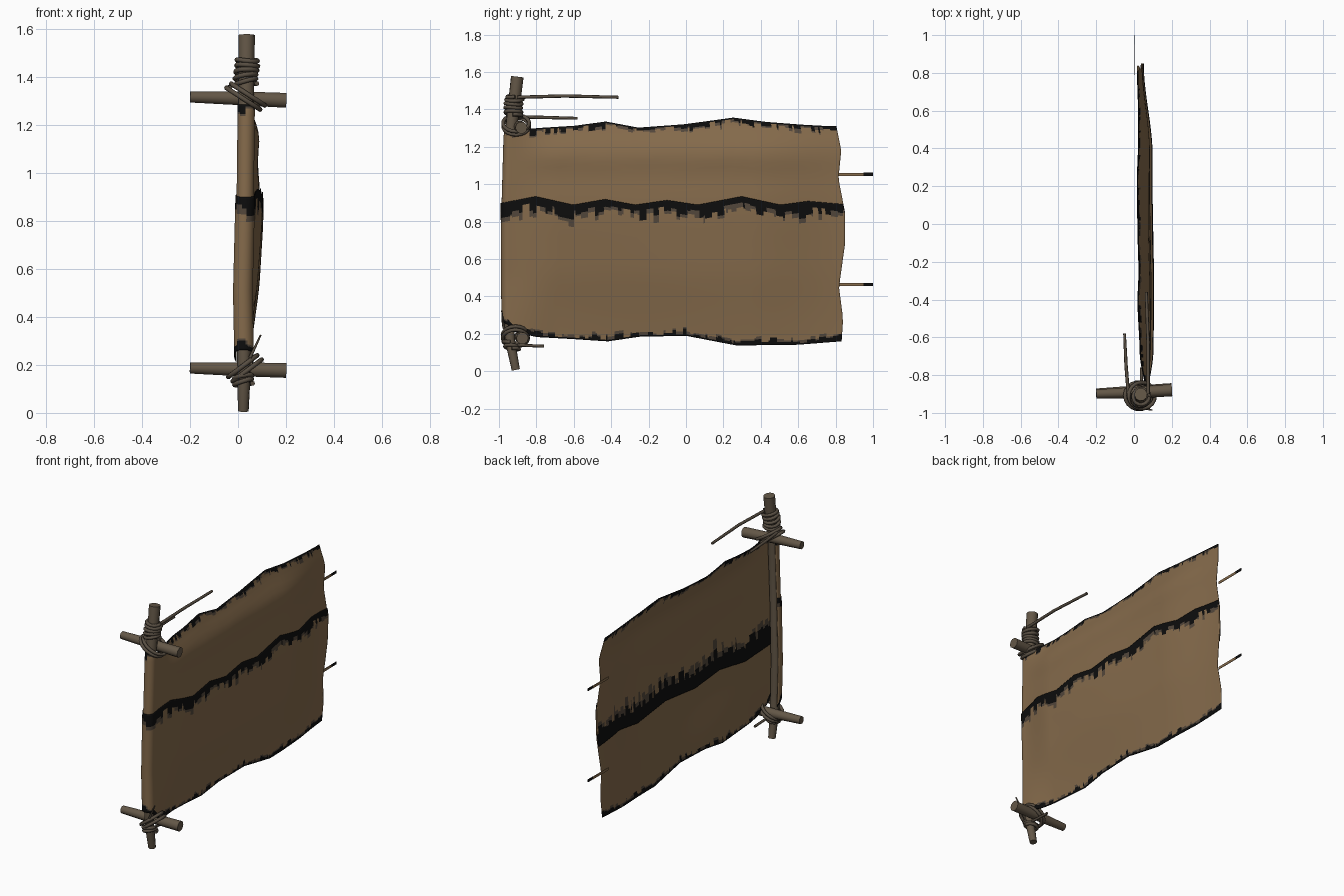
import bpy, bmesh, math, random
from mathutils import Vector

if "Cube" in bpy.data.objects:
    bpy.data.objects.remove(bpy.data.objects["Cube"])

random.seed(4)


def material(name, col):
    m = bpy.data.materials.new(name)
    m.diffuse_color = (*col, 1)
    m.use_nodes = True
    m.node_tree.nodes["Principled BSDF"].inputs["Base Color"].default_value = m.diffuse_color
    return m


HIDE = material("tan_hide", (0.235, 0.146, 0.071))
BLACK = material("burnt_black", (0.004, 0.004, 0.004))
CHAR = material("charred_grey", (0.085, 0.062, 0.043))
WOOD = material("old_wood", (0.125, 0.095, 0.063))
ROPE = material("dark_rope", (0.098, 0.077, 0.055))


def lerp(table, v):
    """Piecewise linear lookup in a list of (key, value)."""
    if v <= table[0][0]:
        return table[0][1]
    for (a, p), (b, q) in zip(table, table[1:]):
        if v <= b:
            return p + (q - p) * (v - a) / (b - a)
    return table[-1][1]


def smooth(a, b, v):
    t = min(1, max(0, (v - a) / (b - a)))
    return t * t * (3 - 2 * t)


def tube(name, pts, r, mat, radii=None, res=2, cyclic=False):
    cu = bpy.data.curves.new(name, 'CURVE')
    cu.dimensions = '3D'
    cu.bevel_depth = r
    cu.bevel_resolution = res
    cu.use_fill_caps = True
    sp = cu.splines.new('POLY')
    sp.points.add(len(pts) - 1)
    for i, p in enumerate(pts):
        sp.points[i].co = (*p, 1)
        sp.points[i].radius = radii[i] if radii else 1
    sp.use_cyclic_u = cyclic
    sp.use_smooth = False
    ob = bpy.data.objects.new(name, cu)
    bpy.context.collection.objects.link(ob)
    cu.materials.append(mat)
    bpy.ops.object.select_all(action='DESELECT')
    ob.select_set(True)
    bpy.context.view_layer.objects.active = ob
    bpy.ops.object.convert(target='MESH')
    bpy.context.object.name = name
    bpy.ops.object.shade_smooth_by_angle(angle=math.radians(50))


# Upright pole, bent at both ends
POLE = [(0.022, -0.91, 0.008), (0.025, -0.942, 0.17), (0.024, -0.946, 0.3), (0.02, -0.948, 0.5),
        (0.03, -0.95, 0.9), (0.034, -0.94, 1.25), (0.036, -0.902, 1.575)]
tube("pole", POLE, 0.033, WOOD, [0.68, 0.85, 0.85, 0.9, 0.9, 0.95, 1.05], res=3)
POLE_X = [(p[2], p[0]) for p in POLE]
POLE_Y = [(p[2], p[1]) for p in POLE]

# Cross stakes
tube("upper_stake", [(-0.2, -0.90, 1.317), (0, -0.893, 1.312), (0.2, -0.88, 1.303)],
     0.03, WOOD, [0.8, 1, 1.08], res=3)
tube("lower_stake", [(-0.2, -0.895, 0.187), (0, -0.886, 0.182), (0.2, -0.875, 0.177)],
     0.03, WOOD, [0.8, 1, 1.08], res=3)


# Rope coils, lashings and loose tails
def coil(name, z0, z1, turns, r):
    pts = []
    for i in range(turns * 14 + 1):
        a, z = math.tau * i / 14, z0 + (z1 - z0) * i / (turns * 14)
        rr = r + 0.004 * math.sin(i * 0.37)
        pts.append((lerp(POLE_X, z) + rr * math.cos(a), lerp(POLE_Y, z) + rr * math.sin(a),
                    z + 0.008 * math.cos(a + i * 0.05)))
    tube(name, pts, 0.01, ROPE)


def lashing(name, centre, d, ry):
    c, d = Vector(centre), Vector(d)
    pts = [c + d * math.cos(math.tau * i / 18) + Vector((0, ry, 0)) * math.sin(math.tau * i / 18)
           for i in range(18)]
    tube(name, pts, 0.01, ROPE, cyclic=True)


coil("upper_coil", 1.365, 1.475, 5, 0.044)
coil("lower_coil", 0.115, 0.155, 2, 0.037)
for k in range(2):
    lashing("upper_lashing", (0.022 + 0.02 * k, -0.908, 1.31 + 0.017 * k), (0.07, 0, -0.045), 0.07)
    lashing("lower_lashing", (0.02 + 0.018 * k, -0.912, 0.195 - 0.018 * k), (0.06, 0, 0.045), 0.068)
tube("long_rope_tail", [(0.075, -0.9, 1.465), (0.075, -0.65, 1.472), (0.065, -0.36, 1.465)],
     0.009, ROPE, [1, 1, 0.9])
tube("short_rope_tail", [(-0.03, -0.9, 1.36), (-0.042, -0.75, 1.357), (-0.05, -0.58, 1.353)],
     0.009, ROPE, [1, 1, 0.8])
tube("lower_rope_tail", [(0.04, -0.9, 0.14), (0.04, -0.76, 0.134)], 0.008, ROPE)
tube("rope_spike", [(0.05, -0.975, 0.23), (0.095, -0.985, 0.325)], 0.007, ROPE, [1, 0.5])

# Outline of the hides
TOP = [(-0.97, 1.285), (-0.8, 1.3), (-0.6, 1.312), (-0.43, 1.335), (-0.25, 1.302), (0, 1.32),
       (0.27, 1.356), (0.45, 1.333), (0.65, 1.318), (0.8, 1.31)]
BOTTOM = [(-0.98, 0.262), (-0.955, 0.25), (-0.92, 0.21), (-0.8, 0.183), (-0.6, 0.172), (-0.42, 0.16),
          (-0.25, 0.185), (0, 0.19), (0.27, 0.138), (0.6, 0.142), (0.83, 0.16)]
MID = [(-0.98, 0.9), (-0.8, 0.935), (-0.6, 0.89), (-0.43, 0.92), (-0.27, 0.89), (-0.1, 0.915),
       (0.06, 0.89), (0.3, 0.935), (0.5, 0.89), (0.65, 0.91), (0.85, 0.892)]
UNDER = [(-0.98, 0.6), (-0.7, 0.57), (-0.45, 0.61), (-0.2, 0.585), (0.1, 0.62), (0.4, 0.59),
         (0.6, 0.63), (0.85, 0.615)]
END = [(0.16, 0.832), (0.28, 0.84), (0.45, 0.818), (0.68, 0.85), (0.85, 0.85), (1.03, 0.815),
       (1.18, 0.83), (1.32, 0.802)]
BULGE = [(0.15, 0.035), (0.3, 0.052), (0.52, 0.083), (0.8, 0.1), (0.92, 0.1), (1.05, 0.082),
         (1.17, 0.088), (1.27, 0.04), (1.36, 0.01)]


def burn(n, lo, hi, lo2, hi2):
    """Ragged depth of the black and grey scorching for each column."""
    out = []
    while len(out) < n:
        a = random.uniform(lo, hi) if random.random() < 0.7 else lo
        b = a + (random.uniform(lo2, hi2) if random.random() < 0.75 else 0)
        out += [(a, b)] * random.randint(1, 4)
    return out


def sheet(name, low, high, radius, back, burn_low, burn_high):
    wrap, flat = 16, 190
    n = wrap + flat
    fine_l, fine_h = [b[1] + b[3] for b in (burn_low, burn_high)]
    dl = [i * 0.008 for i in range(int(fine_l / 0.008) + 2)]
    dh = [i * 0.008 for i in range(int(fine_h / 0.008) + 2)]
    bl, bh = burn(n, *burn_low), burn(n, *burn_high)
    bm = bmesh.new()
    cols, mids = [], []
    for c in range(n + 1):
        t = max(0, c - wrap) / flat
        ang = math.radians(145 + 215 * min(1, c / wrap))
        yy = -0.945 + 1.78 * t if c > wrap else -0.945 + radius * math.sin(ang)
        zl, zh = lerp(low, yy), lerp(high, yy)
        inner = [zl + dl[-1] + (zh - dh[-1] - zl - dl[-1]) * i / 12 for i in range(1, 12)]
        zs = [zl + d for d in dl] + inner + [zh - d for d in reversed(dh)]
        col = []
        for z in zs:
            cx, cy = lerp(POLE_X, z), lerp(POLE_Y, z)
            if c <= wrap:
                p = (cx + radius * math.cos(ang), cy + radius * math.sin(ang), z)
            else:
                y = cy + t * (lerp(END, z) - cy)
                b = sum(lerp(BULGE, z + o) for o in (-0.04, 0, 0.04)) / 3 - back * smooth(1.25, 0.85, z)
                b = 0.01 + (b - 0.01) * (1 - 0.6 * smooth(0.35, 0.85, y))
                b += 0.004 * math.sin(5 * y + 4 * z)
                k = smooth(-0.94, -0.68, y)
                p = ((cx + radius) * (1 - k) + b * k, y, z)
            col.append(bm.verts.new(p))
        cols.append(col)
    rows = len(cols[0]) - 1
    for c in range(n):
        for r in range(rows):
            f = bm.faces.new((cols[c][r], cols[c + 1][r], cols[c + 1][r + 1], cols[c][r + 1]))
            f.smooth = True
            el = (r + 0.5) * 0.008 if r < len(dl) - 1 else 9
            eh = (rows - r - 0.5) * 0.008 if rows - r < len(dh) else 9
            if el < bl[c][0] or eh < bh[c][0]:
                f.material_index = 1
            elif el < bl[c][1] or eh < bh[c][1]:
                f.material_index = 2
    me = bpy.data.meshes.new(name)
    bm.to_mesh(me)
    bm.free()
    for m in (HIDE, BLACK, CHAR):
        me.materials.append(m)
    ob = bpy.data.objects.new(name, me)
    bpy.context.collection.objects.link(ob)
    mod = ob.modifiers.new("thickness", 'SOLIDIFY')
    mod.thickness = 0.004
    mod.offset = 0


# Two overlapping hides: the lower one lies over the upper one
sheet("upper_hide", UNDER, TOP, 0.034, 0.014, (0.08, 0.15, 0.02, 0.06), (0.006, 0.04, 0.005, 0.02))
sheet("lower_hide", BOTTOM, MID, 0.039, 0, (0.012, 0.04, 0.005, 0.015), (0.035, 0.085, 0.01, 0.04))


# Flat thongs sticking out at the free end, with dark tips
def plate(name, y0, y1, z0, z1, mat):
    bpy.ops.mesh.primitive_cube_add(size=1, location=(0.002, (y0 + y1) / 2, (z0 + z1) / 2))
    ob = bpy.context.object
    ob.name = name
    ob.scale = (0.003, y1 - y0, z1 - z0)
    ob.data.materials.append(mat)


for z in (1.053, 0.464):
    plate("thong", 0.79, 0.95, z - 0.009, z + 0.008, HIDE)
    plate("thong_tip", 0.95, 1.0, z - 0.008, z + 0.009, BLACK)
